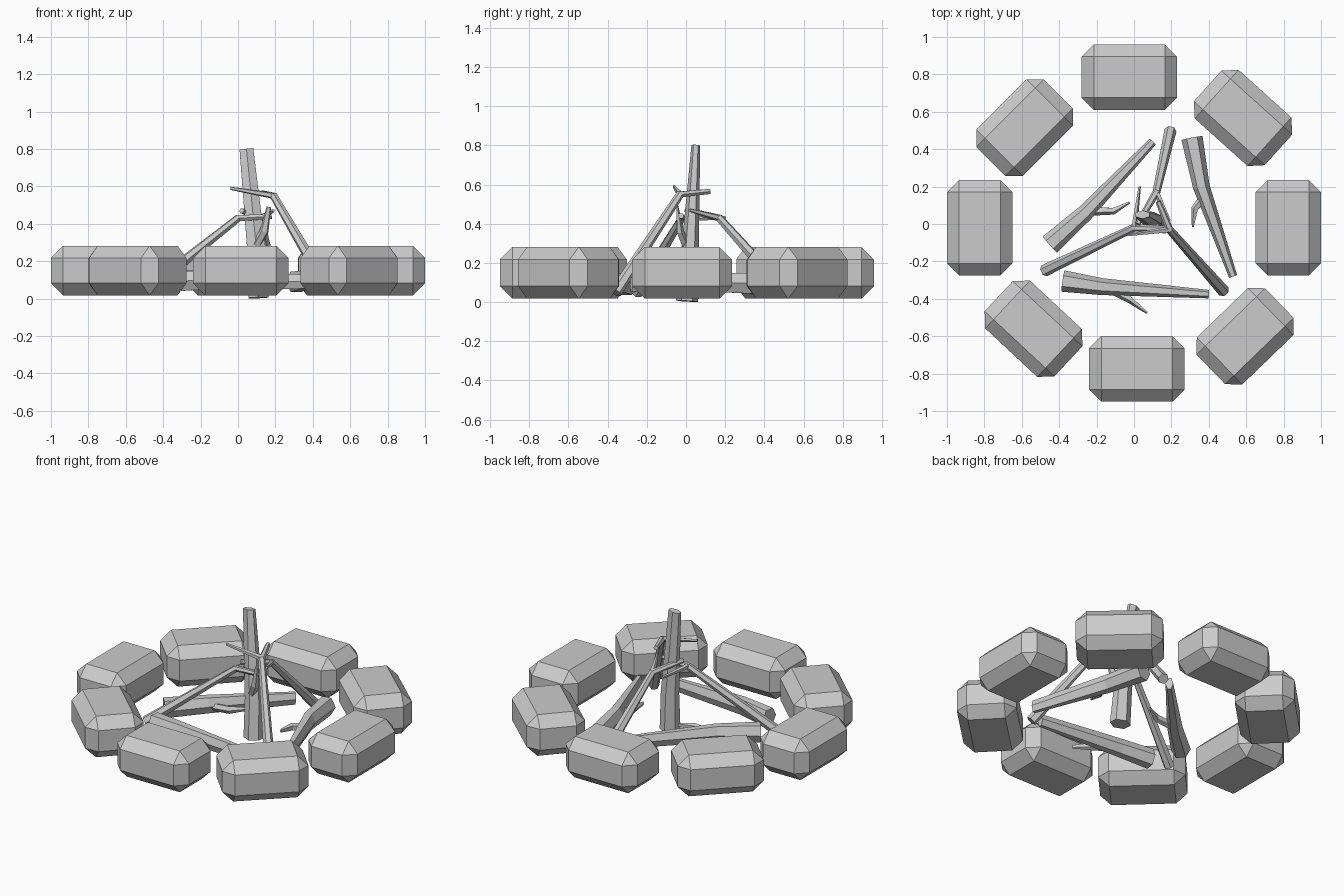
import bpy, bmesh, math
from mathutils import Vector

if "Cube" in bpy.data.objects:
    bpy.data.objects.remove(bpy.data.objects["Cube"])


def add_tube(bm, rings, sides=6, ref=(0, 0, 1)):
    """Faceted tapering limb; rings are (point, width, height)."""
    pts = [Vector(r[0]) for r in rings]
    loops = []
    for i, (_, w, h) in enumerate(rings):
        t = (pts[min(i + 1, len(pts) - 1)] - pts[max(i - 1, 0)]).normalized()
        side = t.cross(Vector(ref)).normalized()
        up = side.cross(t)
        loops.append([bm.verts.new(pts[i]
                      + side * (w / 2 * math.cos(2 * math.pi * k / sides))
                      + up * (h / 2 * math.sin(2 * math.pi * k / sides)))
                      for k in range(sides)])
    for a, b in zip(loops, loops[1:]):
        for k in range(sides):
            n = (k + 1) % sides
            bm.faces.new((a[k], a[n], b[n], b[k]))
    bm.faces.new(loops[0][::-1])
    bm.faces.new(loops[-1])


def finish(bm, name):
    bmesh.ops.recalc_face_normals(bm, faces=bm.faces)
    me = bpy.data.meshes.new(name)
    bm.to_mesh(me)
    bm.free()
    ob = bpy.data.objects.new(name, me)
    bpy.context.collection.objects.link(ob)
    return ob


# Ring of chamfered stones: x, y, rotation in degrees
stones = [(0.015, -0.775, 0), (0.594, -0.6, 44), (0.825, -0.02, 90),
          (0.583, 0.567, -42), (-0.025, 0.785, 0), (-0.585, 0.515, 45),
          (-0.825, -0.02, 90), (-0.537, -0.56, -43)]
for i, (x, y, a) in enumerate(stones):
    bm = bmesh.new()
    bmesh.ops.create_cube(bm, size=1)
    bmesh.ops.scale(bm, vec=(0.51, 0.35, 0.265), verts=bm.verts)
    bmesh.ops.bevel(bm, geom=bm.edges[:], offset=0.065, segments=1,
                    affect='EDGES')
    stone = finish(bm, f"stone_{i + 1}")
    stone.location = (x, y, 0.15)
    stone.rotation_euler.z = math.radians(a)


# Logs with a bend and a small curved twig
def log(name, path, twig, ref=(0, 0, 1)):
    bm = bmesh.new()
    sizes = [(0.115, 0.125), (0.09, 0.115), (0.045, 0.085)]
    add_tube(bm, [(p, *s) for p, s in zip(path, sizes)], 6, ref)
    add_tube(bm, [(p, *s) for p, s in
                  zip(twig, [(0.05, 0.05), (0.04, 0.05), (0.012, 0.025)])],
             5, ref)
    finish(bm, name)


log("lying_log_front",
    [(-0.38, -0.305, 0.09), (-0.17, -0.335, 0.1), (0.4, -0.375, 0.09)],
    [(-0.12, -0.35, 0.09), (-0.02, -0.405, 0.085), (0.07, -0.475, 0.08)])
log("lying_log_right",
    [(0.31, 0.46, 0.09), (0.36, 0.2, 0.1), (0.53, -0.28, 0.09)],
    [(0.38, 0.15, 0.09), (0.325, 0.08, 0.1), (0.315, -0.015, 0.11)])
log("lying_log_left",
    [(-0.45, -0.11, 0.09), (-0.26, 0.06, 0.1), (0.1, 0.44, 0.09)],
    [(-0.22, 0.07, 0.09), (-0.11, 0.07, 0.1), (-0.025, 0.115, 0.11)])
log("standing_log",
    [(0.11, 0.005, 0.005), (0.1, 0.02, 0.25), (0.045, 0.05, 0.8)],
    [(0.1, 0.0, 0.29), (0.14, -0.03, 0.36), (0.165, -0.045, 0.49)],
    (1, 0, 0))


# Leaning forked poles: foot, fork point, two prong tips
poles = [((-0.48, -0.25, 0.05), (0.0, -0.02, 0.43),
          (0.18, -0.025, 0.44), (0.03, 0.2, 0.43)),
         ((0.48, -0.36, 0.05), (0.19, -0.03, 0.55),
          (0.13, 0.12, 0.565), (-0.04, -0.06, 0.59)),
         ((0.195, 0.5, 0.06), (0.12, 0.17, 0.43),
          (0.02, 0.0, 0.47), (0.19, 0.02, 0.47))]
for i, (foot, fork, tip_a, tip_b) in enumerate(poles):
    bm = bmesh.new()
    add_tube(bm, [(foot, 0.065, 0.065), (fork, 0.042, 0.042),
                  (tip_a, 0.03, 0.03)])
    add_tube(bm, [(fork, 0.035, 0.035), (tip_b, 0.014, 0.018)], 5)
    finish(bm, f"forked_pole_{i + 1}")
